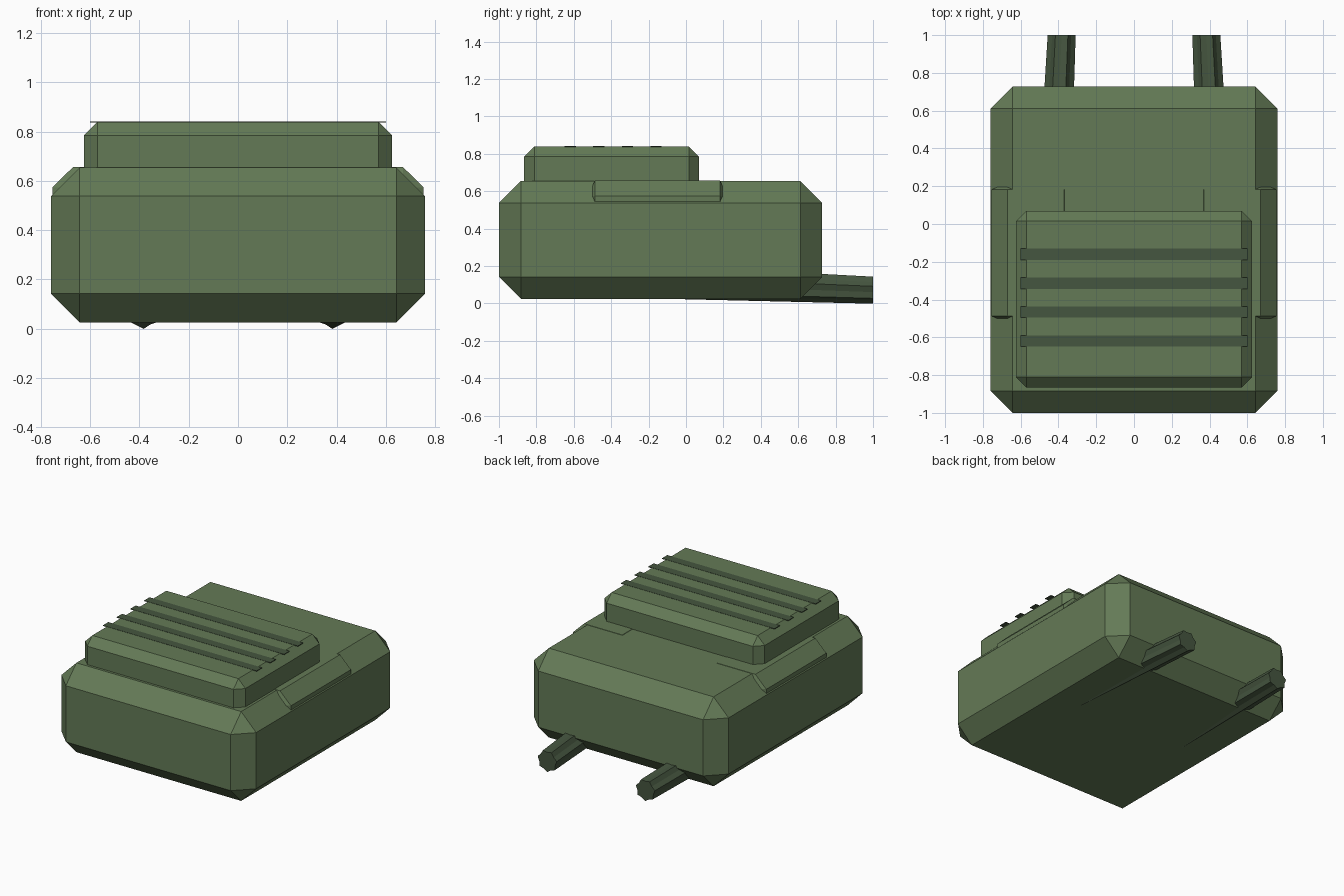
import bpy, bmesh, math
from mathutils import Vector
from itertools import product

cube = bpy.data.objects.get("Cube")
if cube:
    bpy.data.objects.remove(cube, do_unlink=True)


def make_material(name, rgb):
    mat = bpy.data.materials.new(name)
    mat.use_nodes = True
    mat.diffuse_color = (*rgb, 1)
    mat.node_tree.nodes["Principled BSDF"].inputs["Base Color"].default_value = (*rgb, 1)
    return mat


canvas = make_material("olive canvas", (0.127, 0.195, 0.093))
webbing = make_material("dark webbing", (0.06, 0.092, 0.05))


def finish(bm, name, mat):
    bmesh.ops.recalc_face_normals(bm, faces=bm.faces)
    mesh = bpy.data.meshes.new(name)
    bm.to_mesh(mesh)
    bm.free()
    mesh.materials.append(mat)
    obj = bpy.data.objects.new(name, mesh)
    bpy.context.collection.objects.link(obj)
    return obj


def chamfered_box(name, low, high, chamfer, mat):
    """Box whose edges are cut back by a separate amount along each axis."""
    bm = bmesh.new()
    low, high, chamfer = Vector(low), Vector(high), Vector(chamfer)
    mid, half = (low + high) / 2, (high - low) / 2
    for signs in product((-1, 1), repeat=3):
        for keep in range(3):
            bm.verts.new([mid[i] + signs[i] * (half[i] - (0 if i == keep else chamfer[i]))
                          for i in range(3)])
    bmesh.ops.convex_hull(bm, input=bm.verts)
    bmesh.ops.dissolve_limit(bm, angle_limit=math.radians(1), verts=bm.verts, edges=bm.edges)
    return finish(bm, name, mat)


def fluted_strap(name, start, end, start_radius, end_radius, sides=14):
    """Rolled strap with a ridged outline, running along y."""
    bm = bmesh.new()
    rings = []
    for centre, radius in ((start, start_radius), (end, end_radius)):
        ring = []
        for i in range(sides):
            angle = math.tau * i / sides
            r = radius * (1 if i % 2 else 0.84)
            ring.append(bm.verts.new(Vector(centre) + Vector((r * math.sin(angle), 0, r * math.cos(angle)))))
        rings.append(ring)
        bm.faces.new(ring)
    for i in range(sides):
        j = (i + 1) % sides
        bm.faces.new((rings[0][i], rings[0][j], rings[1][j], rings[1][i]))
    return finish(bm, name, webbing)


# Main bag and raised pouch
chamfered_box("bag_body", (-0.76, -1, 0.025), (0.76, 0.728, 0.655), (0.117,) * 3, canvas)
chamfered_box("top_pouch", (-0.625, -0.865, 0.55), (0.625, 0.07, 0.84), (0.055,) * 3, canvas)

# Side flaps wrapping over the upper edges, and straps leaving the back
for side, label in ((1, "left"), (-1, "right")):
    xs = sorted((side * 0.285, side * 0.754))
    chamfered_box(label + "_flap", (xs[0], -0.525, 0.3), (xs[1], 0.22, 0.657),
                  (0.085, 0.038, 0.083), canvas)
    fluted_strap(label + "_strap", (side * 0.43, -0.02, 0.115), (side * 0.383, 1, 0.075), 0.092, 0.076)

# Thin webbing strips across the pouch
for i in range(4):
    bm = bmesh.new()
    bmesh.ops.create_cube(bm, size=1)
    bmesh.ops.scale(bm, vec=(1.2, 0.06, 0.004), verts=bm.verts)
    bmesh.ops.translate(bm, vec=(0, -0.16 - 0.153 * i, 0.8395), verts=bm.verts)
    finish(bm, "pouch_strip_" + str(i + 1), webbing)
